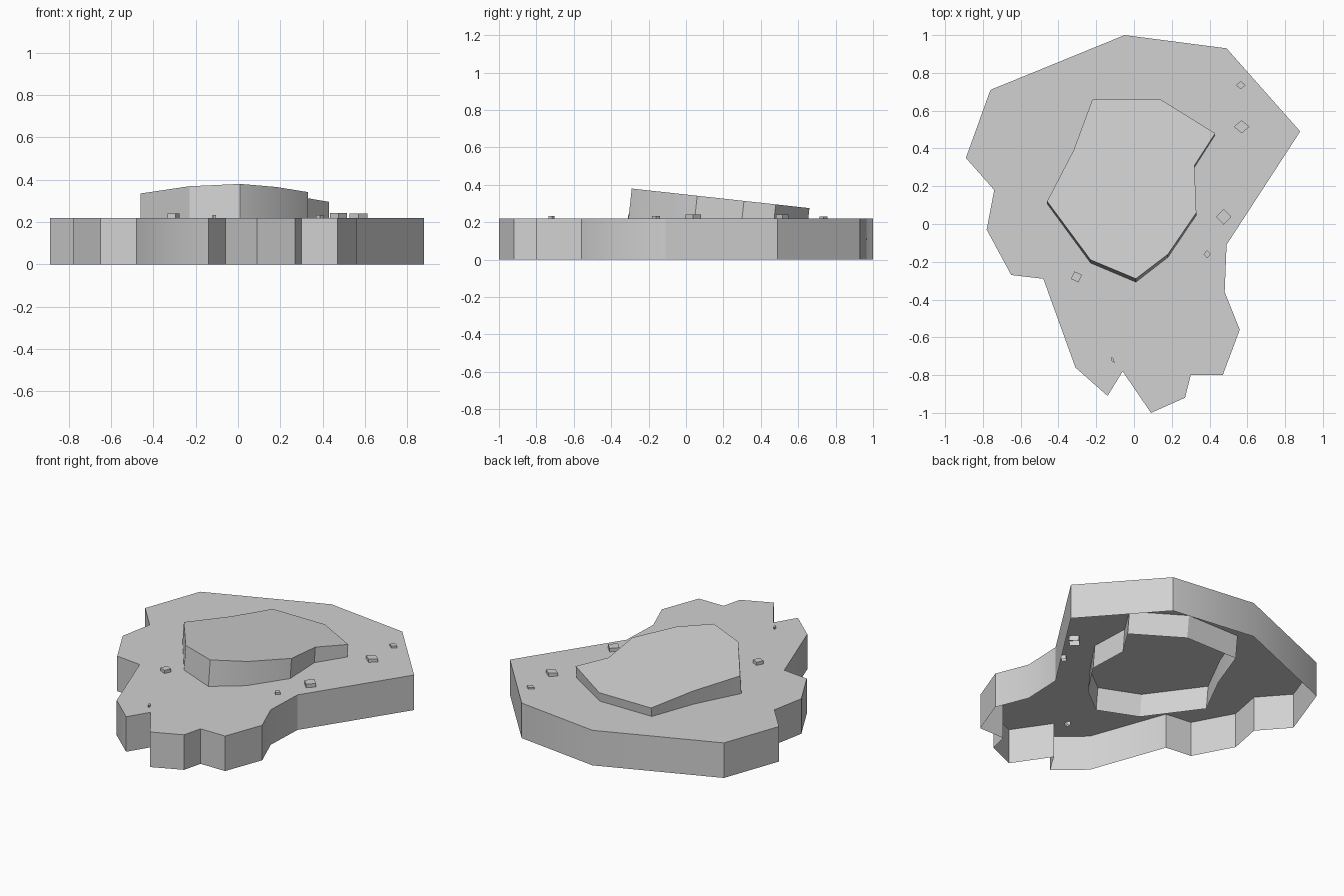
import bpy
import bmesh
from math import cos, sin, radians
from mathutils import Vector

cube = bpy.data.objects.get("Cube")
if cube:
    bpy.data.objects.remove(cube, do_unlink=True)

# One plain stone colour
GREY = (0.64, 0.64, 0.64, 1)
stone = bpy.data.materials.new("light_grey_stone")
stone.use_nodes = True
stone.diffuse_color = GREY
stone.node_tree.nodes["Principled BSDF"].inputs["Base Color"].default_value = GREY


def open_block(name, outline, bottom, top, lean=0.0, pivot=0.0):
    """Cap plus side walls, no underside; lean tilts the cap down toward the back."""
    bm = bmesh.new()
    upper, lower = [], []
    for x, y in outline:
        z = top - lean * (y - pivot)
        upper.append(bm.verts.new((x, y, z)))
        lower.append(bm.verts.new((x, y - lean * (z - bottom), bottom)))
    bm.faces.new(upper)
    n = len(outline)
    for i in range(n):
        j = (i + 1) % n
        bm.faces.new((lower[i], lower[j], upper[j], upper[i]))
    mesh = bpy.data.meshes.new(name)
    bm.to_mesh(mesh)
    bm.free()
    mesh.materials.append(stone)
    obj = bpy.data.objects.new(name, mesh)
    bpy.context.collection.objects.link(obj)
    bpy.ops.object.select_all(action="DESELECT")
    obj.select_set(True)
    bpy.context.view_layer.objects.active = obj
    bpy.ops.object.shade_smooth_by_angle(angle=radians(30))
    return obj


# Ground slab with a ragged shoreline, listed counter-clockwise from the back
shore = [(-.05, 1), (-.76, .71), (-.89, .35), (-.74, .18), (-.78, -.03),
         (-.65, -.27), (-.48, -.29), (-.31, -.76), (-.14, -.91), (-.06, -.78),
         (.09, -1), (.27, -.92), (.30, -.80), (.47, -.80), (.56, -.56),
         (.48, -.36), (.49, -.11), (.88, .49), (.49, .93)]
open_block("ground_slab", shore, 0, .22)

# Sloping plateau that sinks through the slab
rim = [(-.22, .66), (-.32, .39), (-.46, .12), (-.23, -.19), (.01, -.29),
       (.18, -.16), (.33, .06), (.32, .31), (.43, .48), (.14, .66)]
open_block("plateau", rim, .08, .38, lean=.11, pivot=-.29)

# Loose pebbles: x, y, half width, half depth, turn, top
pebbles = [(.565, .735, .026, .021, 0, .231), (.57, .515, .042, .034, 0, .240),
           (.475, .038, .040, .042, 0, .242), (.387, -.16, .019, .021, 0, .233),
           (-.305, -.28, .031, .031, 20, .240), (-.112, -.72, .008, .018, 25, .233)]
for i, (x, y, w, d, turn, top) in enumerate(pebbles):
    corners = []
    for k in range(4):
        a = radians(90 * k)
        px, py = w * cos(a), d * sin(a)
        t = radians(turn)
        corners.append((x + px * cos(t) - py * sin(t), y + px * sin(t) + py * cos(t)))
    open_block(f"pebble_{i + 1}", corners, .44 - top - .01, top)
